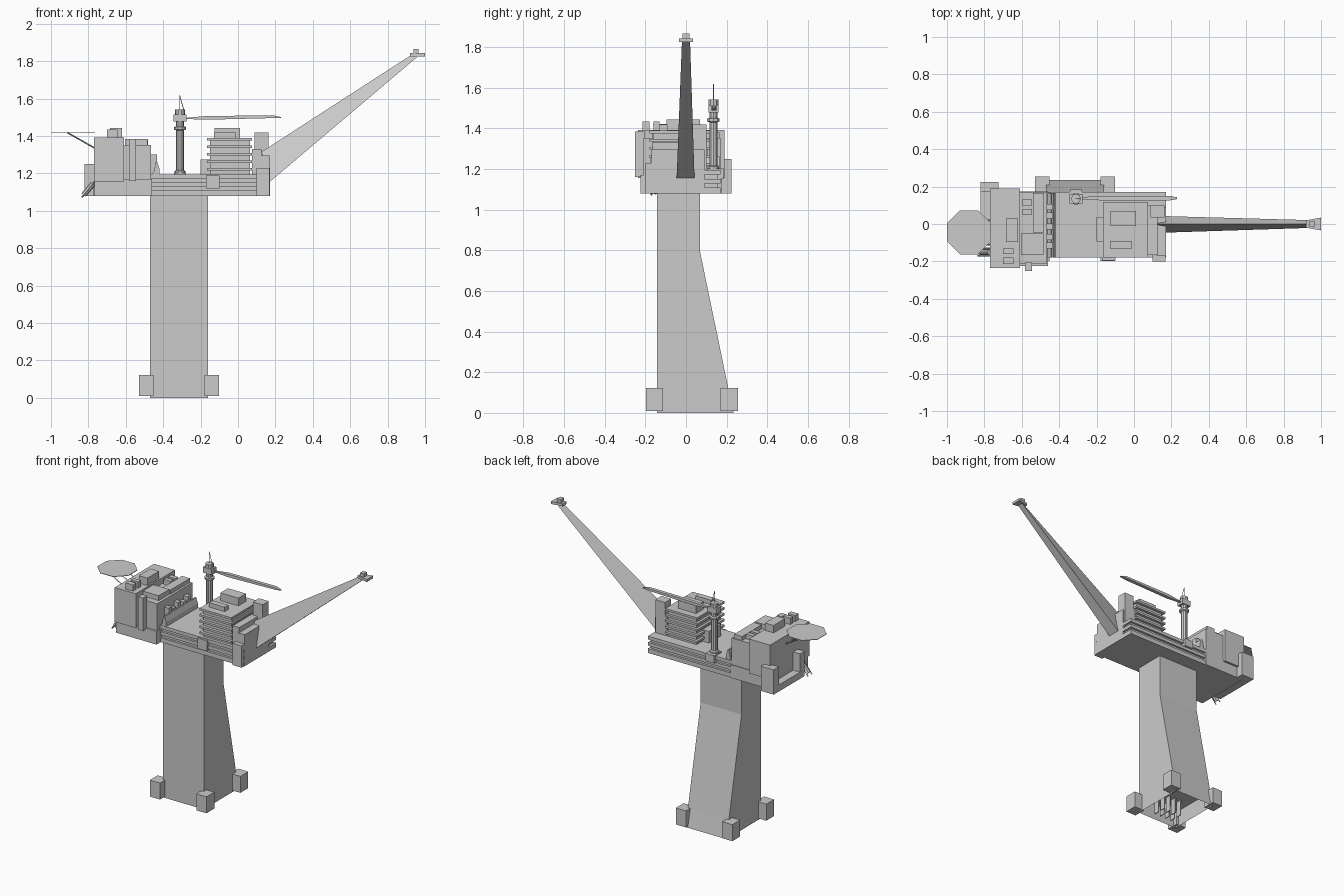
import bpy, bmesh, math
from mathutils import Vector


def mesh(name, bm):
    bmesh.ops.recalc_face_normals(bm, faces=bm.faces)
    me = bpy.data.meshes.new(name)
    bm.to_mesh(me)
    bm.free()
    ob = bpy.data.objects.new(name, me)
    bpy.context.collection.objects.link(ob)
    return ob


def add_box(bm, x0, x1, y0, y1, z0, z1):
    vs = bmesh.ops.create_cube(bm, size=1)["verts"]
    for v in vs:
        v.co = (x1 if v.co.x > 0 else x0, y1 if v.co.y > 0 else y0, z1 if v.co.z > 0 else z0)


def boxes(name, *items):
    bm = bmesh.new()
    for it in items:
        add_box(bm, *it)
    return mesh(name, bm)


def loft(name, rings, cap_start=True, cap_end=True):
    bm = bmesh.new()
    rows = [[bm.verts.new(p) for p in r] for r in rings]
    n = len(rows[0])
    for a, b in zip(rows, rows[1:]):
        for i in range(n):
            bm.faces.new((a[i], a[(i + 1) % n], b[(i + 1) % n], b[i]))
    if cap_start:
        bm.faces.new(rows[0])
    if cap_end:
        bm.faces.new(rows[-1])
    return mesh(name, bm)


def ring(x, y, z, r, n=8, turn=0.0):
    return [(x + r * math.cos(turn + math.tau * i / n), y + r * math.sin(turn + math.tau * i / n), z)
            for i in range(n)]


def lathe(name, x, y, profile, n=10):
    return loft(name, [ring(x, y, z, r, n) for r, z in profile])


def rod(name, a, b, r, n=6):
    a, b = Vector(a), Vector(b)
    q = (b - a).to_track_quat('Z', 'Y')
    offs = [q @ Vector(p) for p in ring(0, 0, 0, r, n)]
    return loft(name, [[a + o for o in offs], [b + o for o in offs]])


# jacket tower, open below, with a sloping back
levels = [(0, .235), (.12, .208), (.35, .161), (.58, .113), (.79, .07), (1.08, .07)]
loft("jacket_tower", [[(-.47, -.142, z), (-.16, -.142, z), (-.16, y, z), (-.47, y, z)] for z, y in levels],
     cap_start=False)

# bottom frame and well conductors
boxes("jacket_bottom_frame", (-.465, -.165, -.138, .205, .11, .115))
boxes("conductors", *[(x, x + .006, y, y + .04, 0, .11)
                      for x in (-.39, -.345, -.30, -.255) for y in (-.09, -.03)])

# corner feet
boxes("feet", *[(x, x + .077, y, y + .085, .01, .123) for x in (-.53, -.178) for y in (-.197, .17)])

# main deck: recessed core between floor plates
boxes("deck_core", (-.465, .155, -.165, .155, 1.082, 1.19))
boxes("deck_floors", *[(-.465, .17, -.18, .17, z, z + t)
                       for z, t in ((1.08, .03), (1.13, .022), (1.172, .023))])
boxes("deck_end_boxes", (.10, .168, -.2, -.13, 1.08, 1.23), (.12, .17, -.17, .09, 1.08, 1.295),
      (.075, .125, -.165, .10, 1.195, 1.33), (.088, .162, .035, .10, 1.195, 1.42),
      (-.17, -.10, -.195, -.17, 1.12, 1.19))

# process module with overhanging floors
boxes("process_module_core", (-.15, .065, -.16, .10, 1.195, 1.385))
boxes("process_module_floors", *[(-.167, .075, -.18, .118, z, z + .014)
                                 for z in (1.215, 1.255, 1.295, 1.335, 1.376)])
boxes("process_module_roof_units", (-.125, .012, -.012, .07, 1.39, 1.443), (-.127, -.01, -.13, -.09, 1.39, 1.42))
boxes("process_module_stair", (-.2, -.15, -.093, .037, 1.195, 1.275))

# living quarters
boxes("quarters_base", (-.768, -.46, -.225, .175, 1.08, 1.17))
boxes("quarters_main_block", (-.77, -.61, -.235, .19, 1.157, 1.392))
boxes("quarters_side_block", (-.61, -.465, -.21, .17, 1.157, 1.352))
boxes("quarters_roof_units", (-.685, -.62, -.095, .03, 1.39, 1.443), (-.70, -.645, -.16, -.13, 1.39, 1.435),
      (-.70, -.645, -.215, -.18, 1.39, 1.435), (-.605, -.485, -.165, -.05, 1.35, 1.385),
      (-.54, -.48, -.045, .165, 1.35, 1.38), (-.6, -.545, .1, .13, 1.35, 1.385), (-.6, -.545, .05, .08, 1.35, 1.385))
boxes("quarters_side_column", (-.582, -.545, -.25, -.205, 1.16, 1.385))
boxes("quarters_end_towers", (-.822, -.725, .17, .225, 1.08, 1.25), (-.822, -.77, -.11, -.06, 1.08, 1.25),
      (-.822, -.77, -.06, .17, 1.08, 1.125))

# blast wall with lockers behind it
loft("blast_wall", [[(-.465, y, 1.19), (-.42, y, 1.19), (-.42, y, 1.225), (-.432, y, 1.262), (-.44, y, 1.262),
                     (-.45, y, 1.21)] for y in (-.178, .165)])
boxes("wall_lockers", *[(-.465, -.433, y, y + .032, 1.19, 1.3 - .02 * (i % 2))
                        for i, y in enumerate((-.13, -.085, -.03, .03, .075))])

# helideck on struts
loft("helideck", [ring(-.882, -.045, z, .127, 8, math.pi / 8) for z in (1.419, 1.422)])
for i, y in enumerate((-.11, -.045, .02)):
    rod("helideck_strut_%d" % i, (-.765, y, 1.335), (-.912, y, 1.418), .004, 4)

# escape boat on its slipway
rod("escape_boat", (-.825, -.15, 1.085), (-.775, -.15, 1.145), .015, 8)
for i, y in enumerate((-.17, -.13)):
    rod("boat_rail_%d" % i, (-.835, y, 1.072), (-.768, y, 1.155), .005, 4)

# crane: pedestal, column, cab, mast and boom
CX, CY = -.31, .135
boxes("crane_pedestal", (CX - .033, CX + .033, CY - .03, CY + .05, 1.15, 1.203))
lathe("crane_column", CX, CY, [(.03, 1.195), (.03, 1.212), (.021, 1.217), (.021, 1.43), (.032, 1.435),
                               (.032, 1.448), (.021, 1.452), (.021, 1.54)])
boxes("crane_cab", (CX - .034, CX + .034, CY - .025, CY + .025, 1.477, 1.515))
lathe("crane_cab_roof", CX, CY, [(.026, 1.515), (.026, 1.541)])
rod("crane_mast", (CX - .002, CY, 1.54), (CX - .002, CY, 1.618), .002, 4)
rod("crane_mast_stay", (CX + .02, CY, 1.54), (CX - .002, CY, 1.618), .002, 4)
stations = [(-.275, .006, 1.491, 1.497), (-.17, .012, 1.487, 1.507), (.19, .012, 1.496, 1.510),
            (.23, .005, 1.497, 1.501)]
loft("crane_boom", [[(x, CY + .003 - w, a), (x, CY + .003 + w, a), (x, CY + .003 + w, b), (x, CY + .003 - w, b)]
                    for x, w, a, b in stations])

# flare boom: tapered triangular truss with a tip platform
loft("flare_boom", [[(.17, -.046, 1.155), (.17, .042, 1.155), (.125, 0, 1.315)],
                    [(.965, -.02, 1.828), (.965, .02, 1.828), (.94, 0, 1.842)]])
loft("flare_platform", [[(.92, -.02, z), (1.0, -.034, z), (1.0, .034, z), (.92, .02, z)] for z in (1.826, 1.843)])
boxes("flare_burner", (.937, .965, -.017, .017, 1.843, 1.866))
